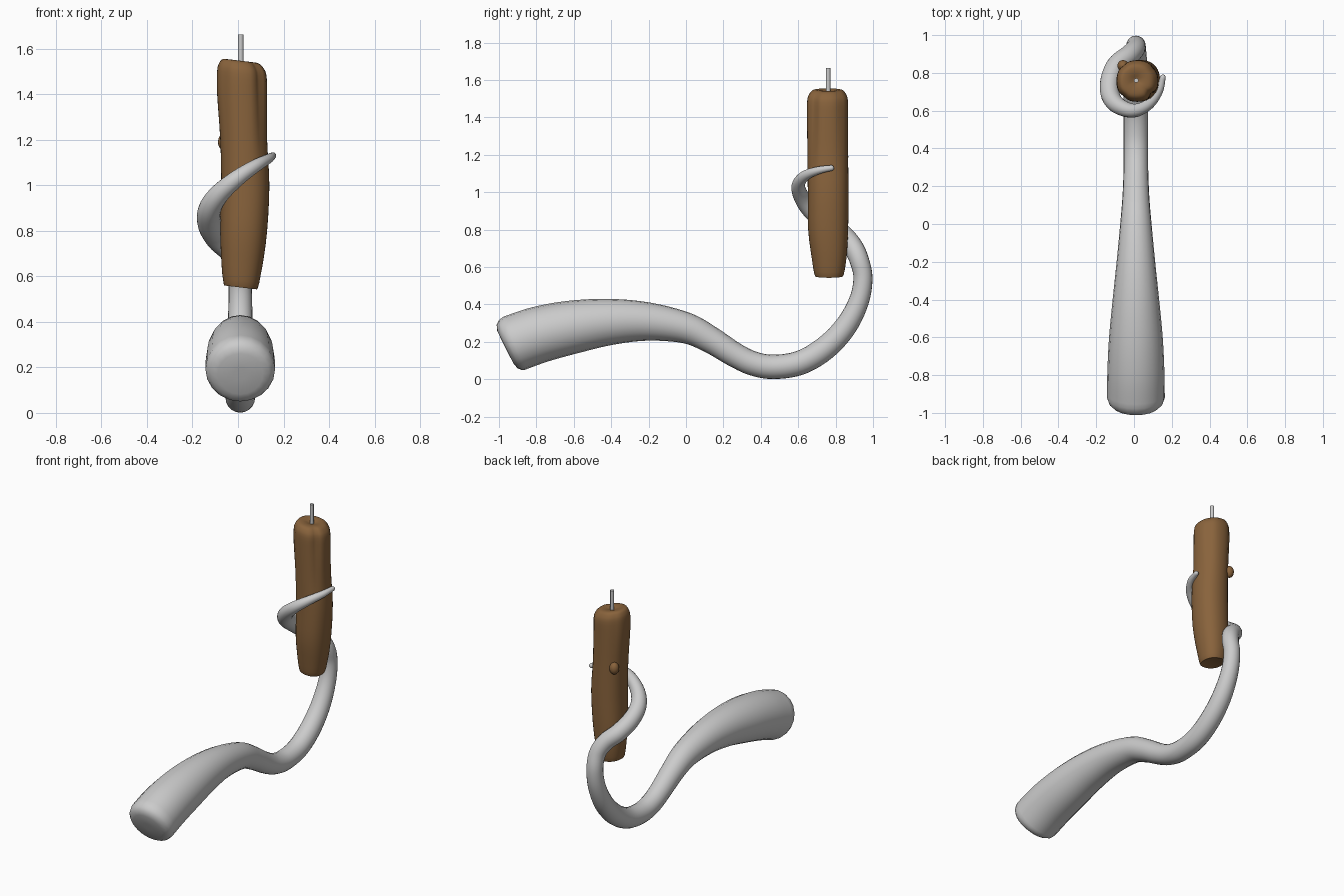
import bpy, bmesh, math
from mathutils import Vector

if "Cube" in bpy.data.objects:
    bpy.data.objects.remove(bpy.data.objects["Cube"])


def spline(keys, steps):
    # Catmull-Rom through tuples of any length
    out = []
    for i in range(len(keys) - 1):
        p0, p1, p2 = keys[max(i - 1, 0)], keys[i], keys[i + 1]
        p3 = keys[min(i + 2, len(keys) - 1)]
        for s in range(steps):
            t = s / steps
            out.append(tuple(
                0.5 * (2 * b + (c - a) * t + (2 * a - 5 * b + 4 * c - d) * t * t
                       + (3 * b - a - 3 * c + d) * t ** 3)
                for a, b, c, d in zip(p0, p1, p2, p3)))
    out.append(keys[-1])
    return out


def skin(name, rings, color=None):
    # Bridge rings of points into a closed smooth tube
    bm = bmesh.new()
    loops = [[bm.verts.new(p) for p in ring] for ring in rings]
    n = len(loops[0])
    for a, b in zip(loops, loops[1:]):
        for i in range(n):
            j = (i + 1) % n
            bm.faces.new((a[i], a[j], b[j], b[i]))
    bm.faces.new(loops[0][::-1])
    bm.faces.new(loops[-1])
    bmesh.ops.recalc_face_normals(bm, faces=bm.faces)
    me = bpy.data.meshes.new(name)
    bm.to_mesh(me)
    bm.free()
    ob = bpy.data.objects.new(name, me)
    bpy.context.collection.objects.link(ob)
    finish(ob, color)
    return ob


def finish(ob, color=None):
    bpy.ops.object.select_all(action='DESELECT')
    ob.select_set(True)
    bpy.context.view_layer.objects.active = ob
    bpy.ops.object.shade_smooth_by_angle(angle=math.radians(45))
    if color:
        ob.data.materials.append(color)


def sweep(name, pts, sides=20):
    # Round tube along (x, y, z, radius) with a parallel-transported frame
    cs = [Vector(p[:3]) for p in pts]
    normal, rings = Vector((1, 0, 0)), []
    for i, c in enumerate(cs):
        t = (cs[min(i + 1, len(cs) - 1)] - cs[max(i - 1, 0)]).normalized()
        normal = (normal - t * normal.dot(t)).normalized()
        side = t.cross(normal)
        r = pts[i][3]
        rings.append([c + r * (math.cos(a) * normal + math.sin(a) * side)
                      for a in (2 * math.pi * k / sides for k in range(sides))])
    return skin(name, rings)


# Tapering trunk: thick base, dip, upward hook, spiral tip
keys = [
    (.01, -.92, .192, .153), (.01, -.78, .24, .151), (.01, -.6, .28, .142),
    (.01, -.4, .307, .123), (.01, -.2, .308, .102), (.01, 0, .274, .083),
    (.01, .13, .212, .072), (.01, .26, .131, .066), (.01, .36, .084, .065),
    (.01, .47, .066, .065), (.01, .61, .088, .065), (.01, .74, .163, .064),
    (.01, .85, .277, .06), (.01, .923, .414, .054), (.01, .946, .54, .051),
    (.005, .925, .64, .052), (-.03, .89, .712, .054), (-.09, .84, .77, .055),
    (-.125, .76, .832, .053), (-.124, .68, .895, .05), (-.082, .625, .962, .044),
    (0, .6, 1.034, .036), (.08, .635, 1.087, .028), (.133, .705, 1.116, .021),
    (.153, .78, 1.13, .015)]
base = [(.01, -.967, .17, .03), (.01, -.965, .171, .1), (.01, -.957, .175, .128),
        (.01, -.942, .182, .145)]
tip = [(.154, .787, 1.131, .011), (.154, .791, 1.132, .004)]
sweep("trunk", base + spline(keys, 5) + tip)

# Held log: uneven rounded column with grooves near the top
brown = bpy.data.materials.new("bark")
brown.diffuse_color = (.25, .125, .045, 1)
brown.use_nodes = True
brown.node_tree.nodes["Principled BSDF"].inputs["Base Color"].default_value = brown.diffuse_color
# z, centre x, half width x, centre y, half width y
profile = [
    (.553, .012, .068, .765, .07), (.56, .012, .077, .765, .08),
    (.65, .018, .092, .765, .095), (.8, .025, .105, .76, .109),
    (1.0, .032, .108, .76, .111), (1.2, .025, .105, .758, .111),
    (1.4, .018, .112, .757, .112), (1.49, .017, .111, .757, .111),
    (1.525, .015, .1, .757, .1), (1.545, .012, .08, .758, .08),
    (1.546, .012, .045, .76, .045), (1.535, .012, .012, .76, .012)]
sides, rings = 36, []
grooves = [(-.75, .16), (.7, .05), (2.3, .05), (-2.3, .06)]
for z, cx, rx, cy, ry in spline(profile, 3):
    fade = min(max((z - 1.05) / .4, 0), 1)
    ring = []
    for k in range(sides):
        a = 2 * math.pi * k / sides
        m = 1 + .02 * math.cos(4 * a + math.pi)
        for g, depth in grooves:
            m -= fade * depth * math.exp(-((a - g + math.pi) % (2 * math.pi) - math.pi) ** 2 / .04)
        tilt = -.012 * math.cos(a) if z > 1.45 or z < .6 else 0
        ring.append((cx + rx * m * math.cos(a), cy + ry * m * math.sin(a), z + tilt * min(rx / .1, 1)))
    rings.append(ring)
skin("log", rings, brown)

# Small knot on the back left of the log
bpy.ops.mesh.primitive_uv_sphere_add(segments=16, ring_count=10, radius=.03,
                                     location=(-.058, .838, 1.19))
knot = bpy.context.object
knot.name = "knot"
knot.scale = (1, 1, 1.3)
finish(knot, brown)

# Thin wick out of the top
bpy.ops.mesh.primitive_cylinder_add(vertices=12, radius=.012, depth=.16,
                                    location=(.012, .76, 1.583))
wick = bpy.context.object
wick.name = "wick"
finish(wick)
